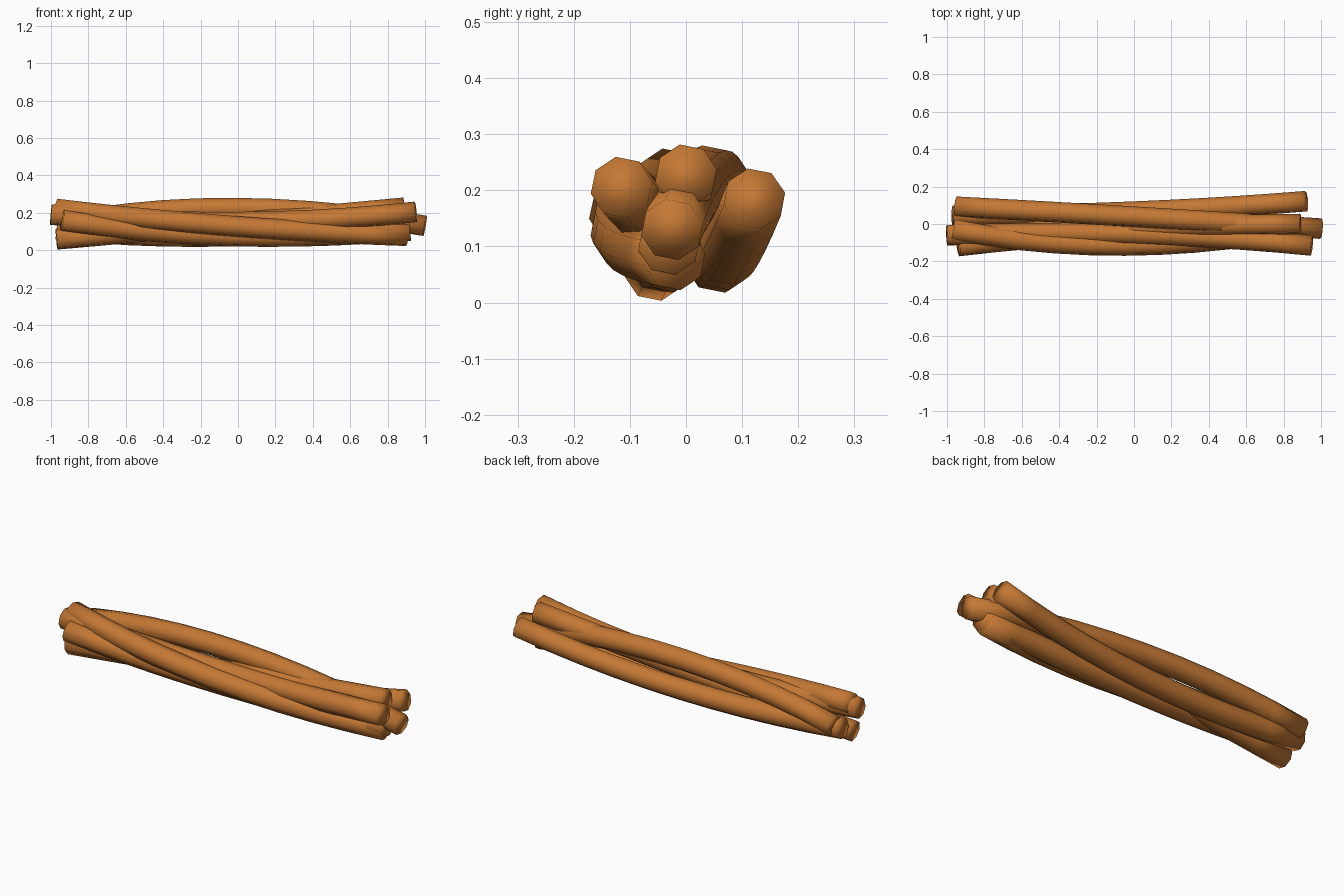
import bpy, bmesh, math
from mathutils import Vector

if "Cube" in bpy.data.objects:
    bpy.data.objects.remove(bpy.data.objects["Cube"])

SIDES, SEGS, RADIUS = 8, 10, 0.056

wood = bpy.data.materials.new("warm_brown")
wood.diffuse_color = (0.56, 0.19, 0.035, 1)
wood.use_nodes = True
wood.node_tree.nodes["Principled BSDF"].inputs["Base Color"].default_value = wood.diffuse_color

# each strand: left end, middle point it passes through, right end
STRANDS = {
    "top_strand":    ((-.95, .092, .14), (-.02, .04, .225), (1.0, -.025, .13)),
    "front_strand":  ((-.97, -.03, .22), (-.05, -.115, .13), (.90, -.02, .077)),
    "rear_strand":   ((-.97, .045, .112), (0, .066, .077), (.92, .122, .185)),
    "rising_strand": ((-.97, -.055, .058), (0, -.02, .145), (.89, .0, .227)),
    "bottom_strand": ((-.94, -.118, .16), (-.05, -.045, .076), (.92, -.03, .105)),
    "core_strand":   ((-1.0, -.06, .19), (0, -.055, .15), (.95, -.115, .205)),
}


def strand(name, a, m, b):
    """Octagonal tube along a gentle arc through three points."""
    a, m, b = Vector(a), Vector(m), Vector(b)
    c = 2 * m - (a + b) / 2
    bm = bmesh.new()
    rings = []
    for i in range(SEGS + 1):
        t = i / SEGS
        p = a * (1 - t) ** 2 + c * 2 * t * (1 - t) + b * t * t
        d = ((c - a) * (1 - t) + (b - c) * t).normalized()
        u = Vector((0, 0, 1)).cross(d).normalized()
        v = d.cross(u)
        rings.append([bm.verts.new(p + RADIUS * (
            u * math.cos(2 * math.pi * (k + .25) / SIDES)
            + v * math.sin(2 * math.pi * (k + .25) / SIDES)))
            for k in range(SIDES)])
    for r, s in zip(rings, rings[1:]):
        for k in range(SIDES):
            n = (k + 1) % SIDES
            bm.faces.new((r[k], r[n], s[n], s[k]))
    # end caps
    bm.faces.new(rings[0])
    bm.faces.new(rings[-1])
    bmesh.ops.recalc_face_normals(bm, faces=bm.faces)
    for f in bm.faces:
        f.smooth = True
    me = bpy.data.meshes.new(name)
    bm.to_mesh(me)
    bm.free()
    me.materials.append(wood)
    bpy.context.collection.objects.link(bpy.data.objects.new(name, me))


for name, pts in STRANDS.items():
    strand(name, *pts)
